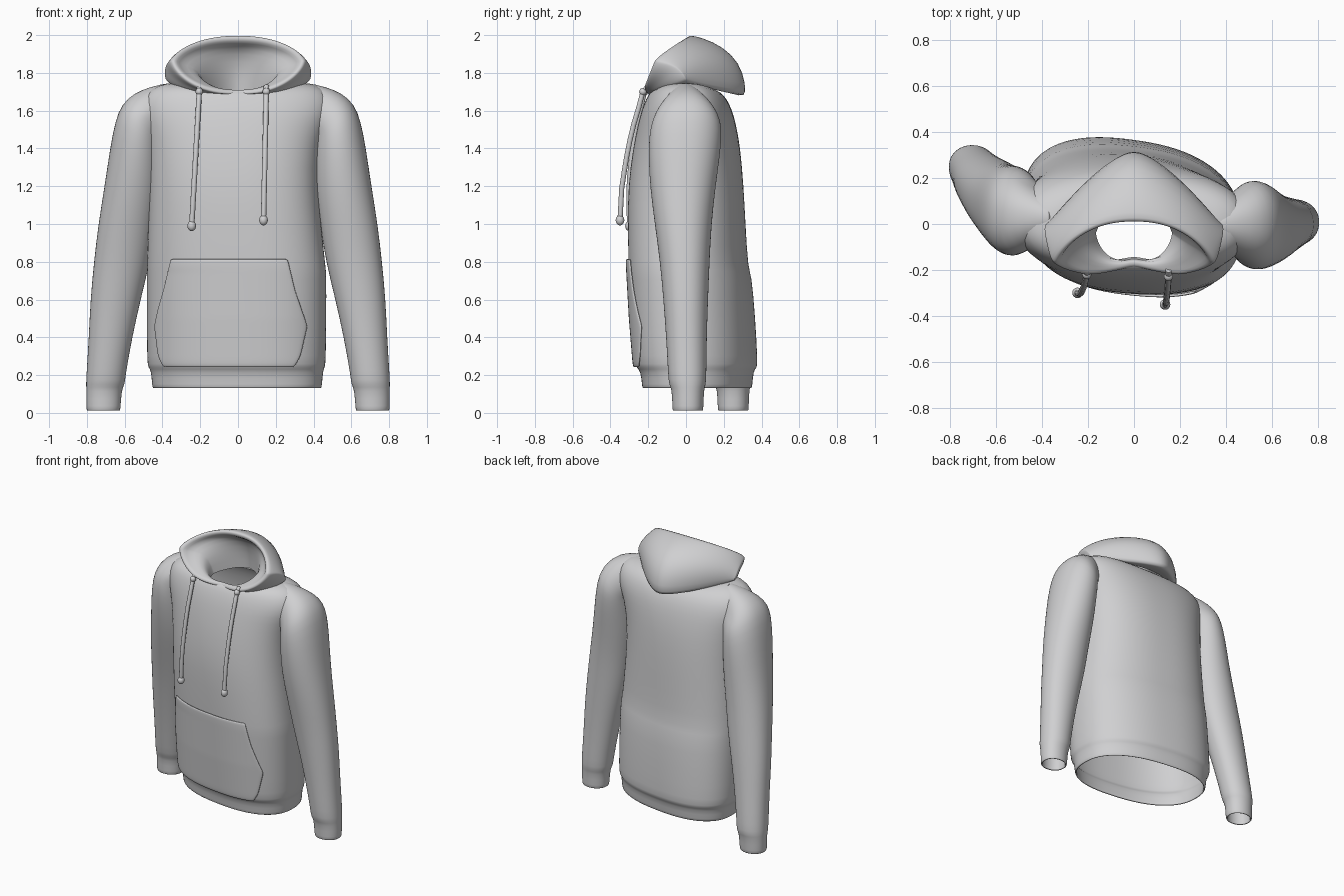
import bpy
import bmesh
from math import sin, cos, pi, copysign
from mathutils import Vector

if "Cube" in bpy.data.objects:
    bpy.data.objects.remove(bpy.data.objects["Cube"], do_unlink=True)

fabric = bpy.data.materials.new("grey_fabric")
fabric.use_nodes = True
GREY = (0.63, 0.63, 0.64, 1)
fabric.diffuse_color = GREY
bsdf = fabric.node_tree.nodes["Principled BSDF"]
bsdf.inputs["Base Color"].default_value = GREY
bsdf.inputs["Roughness"].default_value = 0.9


def power(v, p):
    return copysign(abs(v) ** p, v)


def lerp_table(table, z):
    """Interpolate the rows of a table whose first column is height."""
    for a, b in zip(table, table[1:]):
        if z <= b[0]:
            t = max(0, (z - a[0]) / (b[0] - a[0]))
            return [p + (q - p) * t for p, q in zip(a, b)]
    return table[-1]


def add_sheet(name, rows, closed=True, thickness=0.0):
    """Skin a list of point rows, then thicken and smooth the cloth."""
    bm = bmesh.new()
    grid = [[bm.verts.new(p) for p in row] for row in rows]
    n = len(grid[0])
    for low, high in zip(grid, grid[1:]):
        for j in range(n if closed else n - 1):
            k = (j + 1) % n
            bm.faces.new((low[j], low[k], high[k], high[j]))
    for f in bm.faces:
        f.smooth = True
    mesh = bpy.data.meshes.new(name)
    bm.to_mesh(mesh)
    bm.free()
    mesh.materials.append(fabric)
    ob = bpy.data.objects.new(name, mesh)
    bpy.context.collection.objects.link(ob)
    if thickness:
        mod = ob.modifiers.new("cloth_thickness", 'SOLIDIFY')
        mod.thickness = thickness
        mod.offset = -1
    mod = ob.modifiers.new("soften", 'SUBSURF')
    mod.levels = mod.render_levels = 1


SEGS = 64
ANGLES = [2 * pi * i / SEGS for i in range(SEGS)]
ROUND = 2.4

# Torso sections: height, left and right x, front and back y, twist, shoulder lift
torso = [
    (0.13, -0.45, 0.44, -0.22, 0.335, -0.13, 0),
    (0.14, -0.455, 0.445, -0.222, 0.34, -0.13, 0),
    (0.225, -0.46, 0.45, -0.23, 0.345, -0.13, 0),
    (0.24, -0.475, 0.46, -0.255, 0.365, -0.13, 0),
    (0.27, -0.482, 0.465, -0.26, 0.367, -0.13, 0),
    (0.5, -0.482, 0.468, -0.28, 0.357, -0.12, 0),
    (0.745, -0.482, 0.468, -0.295, 0.337, -0.11, 0),
    (0.755, -0.482, 0.465, -0.296, 0.32, -0.11, 0),
    (1.0, -0.475, 0.44, -0.305, 0.308, -0.09, 0),
    (1.2, -0.47, 0.42, -0.305, 0.30, -0.07, 0),
    (1.4, -0.48, 0.43, -0.28, 0.285, -0.05, 0),
    (1.52, -0.505, 0.47, -0.255, 0.265, -0.03, 0),
    (1.60, -0.52, 0.505, -0.235, 0.245, -0.02, 0),
    (1.665, -0.50, 0.49, -0.21, 0.215, -0.01, 0.02),
    (1.70, -0.43, 0.43, -0.19, 0.18, 0, 0.035),
    (1.71, -0.32, 0.32, -0.17, 0.15, 0, 0.045),
    (1.70, -0.21, 0.20, -0.155, 0.12, 0, 0.02),
]


def torso_ring(z, xl, xr, yf, yb, twist, lift):
    ring = []
    for a in ANGLES:
        x = (xl + xr) / 2 + (xr - xl) / 2 * power(cos(a), 2 / ROUND)
        y = (yf + yb) / 2 + (yb - yf) / 2 * power(sin(a), 2 / ROUND)
        ring.append((x, y + twist * x, z + lift * cos(a) ** 2))
    return ring


def chest_y(x, z):
    """Front surface of the torso at a given x and height."""
    _, xl, xr, yf, yb, twist, _ = lerp_table(torso[:14], z)
    u = min(1, abs(x - (xl + xr) / 2) / ((xr - xl) / 2))
    depth = (1 - u ** ROUND) ** (1 / ROUND)
    return (yf + yb) / 2 - (yb - yf) / 2 * depth + twist * x


add_sheet("torso", [torso_ring(*r) for r in torso], thickness=0.012)

# Sleeve sections, level at the cuff and upright at the armhole:
# inner x and height, outer x and height, front and back y
sleeve = [
    (0.625, 0.01, 0.80, 0.01, -0.07, 0.09),
    (0.622, 0.02, 0.803, 0.02, -0.072, 0.092),
    (0.615, 0.13, 0.803, 0.13, -0.075, 0.095),
    (0.60, 0.145, 0.805, 0.145, -0.09, 0.105),
    (0.595, 0.2, 0.803, 0.2, -0.095, 0.108),
    (0.56, 0.4, 0.79, 0.4, -0.105, 0.11),
    (0.515, 0.6, 0.782, 0.6, -0.12, 0.117),
    (0.465, 0.8, 0.763, 0.8, -0.138, 0.125),
    (0.435, 0.99, 0.74, 1.0, -0.165, 0.135),
    (0.405, 1.17, 0.707, 1.2, -0.19, 0.155),
    (0.40, 1.32, 0.678, 1.4, -0.20, 0.18),
    (0.40, 1.40, 0.65, 1.55, -0.195, 0.19),
    (0.40, 1.44, 0.615, 1.635, -0.18, 0.185),
    (0.39, 1.46, 0.55, 1.695, -0.155, 0.16),
    (0.37, 1.47, 0.46, 1.728, -0.125, 0.125),
    (0.33, 1.48, 0.36, 1.75, -0.09, 0.08),
]


def sleeve_ring(side, xi, zi, xo, zo, yf, yb):
    ring = []
    for a in ANGLES[::2]:
        t = (1 + cos(a)) / 2
        z = zi + (zo - zi) * t
        y = (yf + yb) / 2 + (yb - yf) / 2 * power(sin(a), 0.9)
        # The right arm hangs further back than the left
        if side < 0:
            y += 0.03 + 0.21 * min(1, max(0, (1.6 - z) / 1.45)) ** 0.85
        ring.append((side * (xi + (xo - xi) * t), y, z))
    return ring if side > 0 else ring[::-1]


for side, label in ((1, "left"), (-1, "right")):
    add_sheet(label + "_sleeve", [sleeve_ring(side, *r) for r in sleeve],
              thickness=0.012)

# Hood loops from neck seam, over the outside, round the rim, down to the neck:
# half width, front, side and back y, front, side and back height, back point
hood = [
    (0.33, -0.19, 0, 0.18, 1.69, 1.74, 1.71, 0.3),
    (0.375, -0.205, 0, 0.30, 1.685, 1.755, 1.672, 0.9),
    (0.385, -0.21, 0, 0.325, 1.685, 1.77, 1.685, 0.9),
    (0.39, -0.215, -0.02, 0.31, 1.685, 1.80, 1.80, 0.7),
    (0.385, -0.22, -0.05, 0.25, 1.685, 1.83, 1.90, 0.5),
    (0.375, -0.225, -0.10, 0.14, 1.685, 1.85, 1.97, 0.3),
    (0.362, -0.23, -0.15, 0.04, 1.685, 1.86, 1.998, 0.1),
    (0.347, -0.235, -0.17, 0.01, 1.69, 1.865, 1.998, 0),
    (0.322, -0.23, -0.16, 0.01, 1.705, 1.86, 1.965, 0),
    (0.30, -0.22, -0.12, 0.05, 1.71, 1.845, 1.945, 0),
    (0.24, -0.21, -0.09, 0.09, 1.71, 1.83, 1.91, 0.2),
    (0.19, -0.205, -0.06, 0.12, 1.705, 1.79, 1.81, 0.3),
    (0.165, -0.20, -0.04, 0.13, 1.69, 1.68, 1.70, 0.3),
]


def hood_ring(w, yf, ys, yb, zf, zs, zb, point):
    ring = []
    for a in ANGLES:
        s, c = sin(a), cos(a)
        x = w * power(c, 0.88)
        t = abs(s) ** 1.3
        if s > 0:
            t += (1 - abs(c) ** 1.3 - t) * point
            y, z = ys + (yb - ys) * t ** 1.2, zs + (zb - zs) * t
        else:
            # The front edges meet in a shallow notch
            notch = 0.05 * max(0, 1 - abs(x) / 0.2) * abs(s)
            y, z = ys + (yf - ys) * t + notch, zs + (zf - zs) * t
        ring.append((x, y, z))
    return ring


add_sheet("hood", [hood_ring(*r) for r in hood])

# Pocket outline: height, left and right x
pocket = [(0.24, -0.40, 0.30), (0.30, -0.43, 0.335), (0.46, -0.45, 0.372),
          (0.55, -0.43, 0.34), (0.65, -0.40, 0.305), (0.815, -0.36, 0.265)]
rows = []
for i in range(25):
    z = 0.24 + 0.575 * i / 24
    _, xl, xr = lerp_table(pocket, z)
    row = []
    for j in range(33):
        x = xl + (xr - xl) * j / 32
        row.append((x, chest_y(x, z) - 0.014, z))
    rows.append(row)
add_sheet("front_pocket", rows, closed=False, thickness=0.012)


def add_ball(name, place, radius, stretch):
    bpy.ops.mesh.primitive_uv_sphere_add(segments=16, ring_count=10,
                                         radius=radius, location=place)
    ob = bpy.context.object
    ob.name = name
    ob.scale.z = stretch
    ob.data.materials.append(fabric)
    bpy.ops.object.shade_smooth()


# Drawstrings hanging from the hood, with knotted ends
for label, x0, x1, z1 in (("left", 0.15, 0.135, 1.02), ("right", -0.205, -0.245, 0.99)):
    path = [Vector((x0, -0.2, 1.73))]
    for i in range(9):
        t = i / 8
        x, z = x0 + (x1 - x0) * t, 1.70 + (z1 - 1.70) * t
        path.append(Vector((x, chest_y(x, z) - 0.022 - 0.02 * t, z)))
    curve = bpy.data.curves.new(label + "_drawstring", 'CURVE')
    curve.dimensions = '3D'
    curve.bevel_depth = 0.014
    curve.bevel_resolution = 3
    curve.use_fill_caps = True
    spline = curve.splines.new('POLY')
    spline.points.add(len(path) - 1)
    for point, co in zip(spline.points, path):
        point.co = (*co, 1)
    spline.use_smooth = True
    curve.materials.append(fabric)
    string = bpy.data.objects.new(label + "_drawstring", curve)
    bpy.context.collection.objects.link(string)
    add_ball(label + "_string_knot", path[-1], 0.023, 1.2)
    add_ball(label + "_string_eyelet", path[1], 0.02, 1.0)
